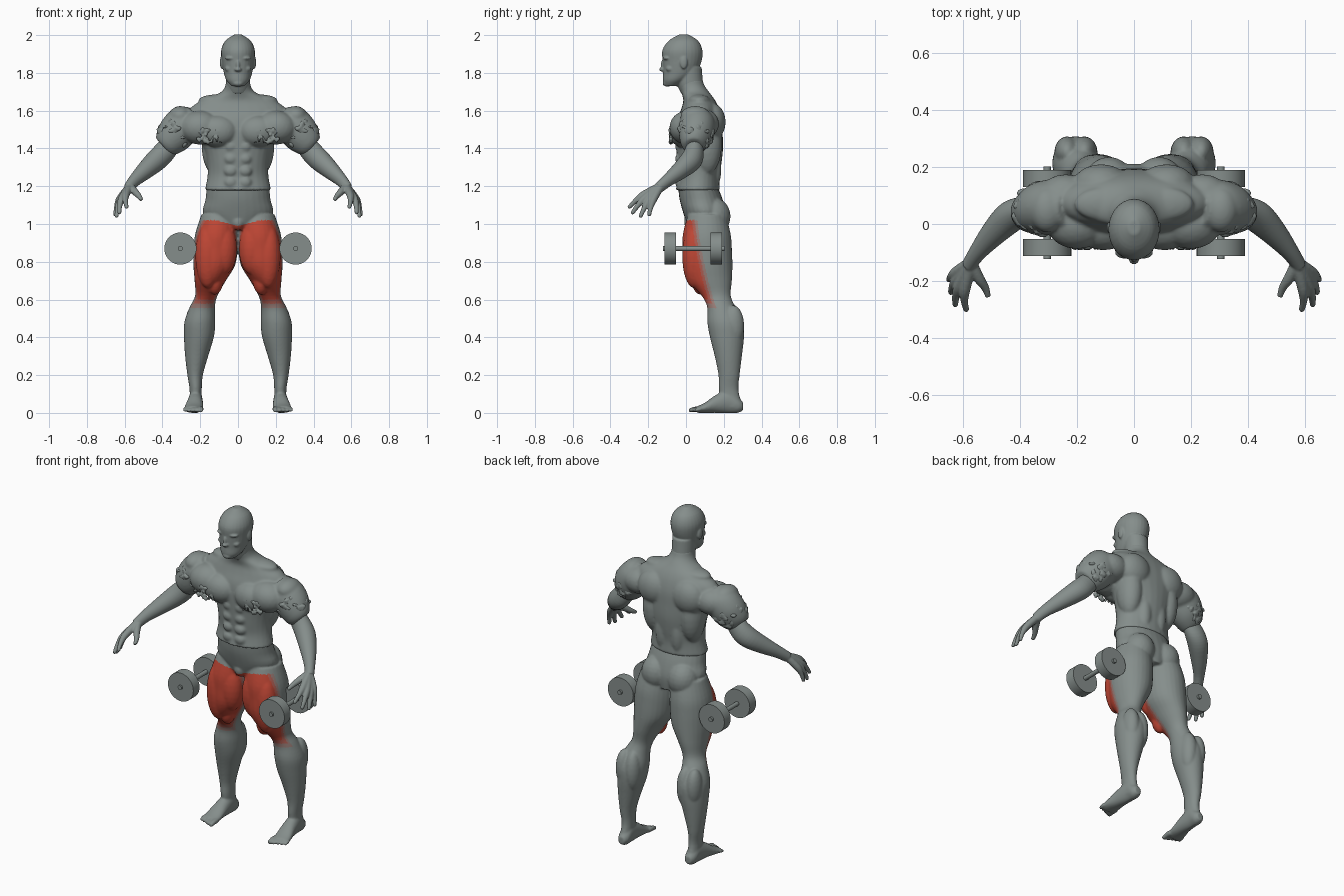
import bpy
import bmesh
import math
import random
from mathutils import Vector, Matrix

random.seed(4)
if "Cube" in bpy.data.objects:
    bpy.data.objects.remove(bpy.data.objects["Cube"], do_unlink=True)


def make_material(name, *rgb):
    mat = bpy.data.materials.new(name)
    mat.use_nodes = True
    mat.diffuse_color = (*rgb, 1)
    mat.node_tree.nodes["Principled BSDF"].inputs["Base Color"].default_value = (*rgb, 1)
    return mat


GREY = make_material("stone grey", .235, .27, .26)
SKIN = [GREY, make_material("muscle red", .52, .062, .035),
        make_material("faded red", .42, .11, .085), make_material("reddish grey", .31, .2, .18)]


def blob(bm, centre, radii, detail=3):
    """Ellipsoid muscle."""
    matrix = Matrix.Translation(centre) @ Matrix.Diagonal((*radii, 1))
    bmesh.ops.create_icosphere(bm, subdivisions=detail, radius=1, matrix=matrix)


def loft(bm, rows, along=None, sides=28, steps=4):
    """Smooth closed skin through ellipses given as x, y, z and two radii."""
    u, v = Vector((1, 0, 0)), Vector((0, 1, 0))
    if along is not None:
        turn = Vector(along).to_track_quat('Z', 'Y')
        u, v = turn @ u, turn @ v
    pts = [Vector(r) for r in (rows[0], *rows, rows[-1])]
    path = []
    for a, b, c, d in zip(pts, pts[1:], pts[2:], pts[3:]):
        for t in (i / steps for i in range(steps)):
            path.append(b + (c - a) * (t / 2) + (a * 2 - b * 5 + c * 4 - d) * (t * t / 2)
                        + (b * 3 - a - c * 3 + d) * (t ** 3 / 2))
    path.append(pts[-1])
    angles = [math.tau * k / sides for k in range(sides)]
    rings = [[bm.verts.new(Vector(p[:3]) + u * (p[3] * math.cos(a)) + v * (p[4] * math.sin(a)))
              for a in angles] for p in path]
    for low, high in zip(rings, rings[1:]):
        for k in range(sides):
            bm.faces.new((low[k - 1], low[k], high[k], high[k - 1]))
    bm.faces.new(rings[0][::-1])
    bm.faces.new(rings[-1])


def place(name, bm):
    mesh = bpy.data.meshes.new(name)
    bm.to_mesh(mesh)
    bm.free()
    ob = bpy.data.objects.new(name, mesh)
    bpy.context.scene.collection.objects.link(ob)
    return ob


def finish(name, bm, voxel, relax, paint=None):
    """Mirror the half, fuse all the masses into one skin, then colour it."""
    copy = bmesh.ops.duplicate(bm, geom=bm.verts[:] + bm.edges[:] + bm.faces[:])
    for vert in (g for g in copy["geom"] if isinstance(g, bmesh.types.BMVert)):
        vert.co.x *= -1
    bmesh.ops.recalc_face_normals(bm, faces=bm.faces[:])
    ob = place(name, bm)
    fuse = ob.modifiers.new("fuse", 'REMESH')
    fuse.mode = 'VOXEL'
    fuse.voxel_size = voxel
    soften = ob.modifiers.new("soften", 'SMOOTH')
    soften.iterations = relax
    bpy.context.view_layer.update()
    skin = bpy.data.meshes.new_from_object(ob.evaluated_get(bpy.context.evaluated_depsgraph_get()))
    ob.modifiers.clear()
    ob.data = skin
    skin.materials.clear()
    for mat in SKIN if paint else [GREY]:
        skin.materials.append(mat)
    for vert in skin.vertices:
        vert.co.z = max(vert.co.z, 0)
    for face in skin.polygons:
        face.use_smooth = True
        face.material_index = paint(face.center) if paint else 0


# Head: skull, upper neck, chin, nose, brow, cheek, lips and ear
bm = bmesh.new()
loft(bm, [(0, -.078, 1.73, .034, .036), (0, -.058, 1.76, .061, .064), (0, -.033, 1.8, .075, .088),
          (0, -.021, 1.86, .085, .103), (0, -.019, 1.92, .089, .106), (0, -.014, 1.97, .067, .078),
          (0, -.012, 2.003, .02, .025)])
loft(bm, [(0, .036, 1.69, .062, .062), (0, .02, 1.75, .064, .07), (0, .015, 1.83, .066, .068)])
for centre, radii in [((0, -.1, 1.745), (.03, .024, .018)), ((0, -.12, 1.838), (.011, .015, .032)),
                      ((0, -.124, 1.818), (.019, .018, .011)), ((.034, -.1, 1.878), (.034, .022, .011)),
                      ((.046, -.083, 1.822), (.024, .024, .018)), ((0, -.108, 1.784), (.025, .014, .007)),
                      ((0, -.108, 1.77), (.022, .014, .008)), ((.087, -.012, 1.855), (.009, .02, .034))]:
    blob(bm, centre, radii)
finish("head", bm, .005, 3)

# Upper body: rib cage and lower neck, then chest, back, flanks and shoulders
bm = bmesh.new()
loft(bm, [(0, .0625, 1.178, .176, .117), (0, .068, 1.25, .162, .11), (0, .07, 1.32, .162, .118),
          (0, .072, 1.4, .18, .124), (0, .07, 1.48, .22, .124), (0, .072, 1.55, .26, .118),
          (0, .075, 1.61, .255, .1), (0, .07, 1.655, .19, .084), (0, .05, 1.695, .095, .075),
          (0, .03, 1.73, .068, .07), (0, .02, 1.765, .064, .067)])
for centre, radii in [((.105, -.016, 1.49), (.105, .076, .085)), ((.2, .004, 1.51), (.11, .092, .09)),
                      ((.125, .11, 1.42), (.068, .08, .16)), ((.115, .138, 1.54), (.1, .072, .1)),
                      ((.24, .09, 1.53), (.1, .085, .08)), ((.05, .14, 1.3), (.045, .048, .13)),
                      ((.305, .05, 1.57), (.062, .08, .055)), ((.1, .07, 1.655), (.11, .06, .032))]:
    blob(bm, centre, radii)
for height in (1.41, 1.345, 1.28, 1.22):
    blob(bm, (.038, -.028, height), (.037, .03, .032))
loft(bm, [(.22, .06, 1.57, .07, .07), (.28, .06, 1.53, .095, .1), (.335, .055, 1.475, .092, .1),
          (.375, .045, 1.43, .072, .08), (.395, .04, 1.41, .05, .06)], along=(1, 0, -.9))
finish("upper_body", bm, .0065, 9)

# Crumpled folds on the sleeves and chest
bm = bmesh.new()
for i in range(60):
    way = Vector([random.gauss(0, 1) for k in range(3)]).normalized()
    if way.x > -.6:
        spot = Vector((.328, .052, 1.48)) + way * .082
        blob(bm, spot, [random.uniform(.01, .03) for k in range(3)], 1)
for i in range(30):
    spot = (random.uniform(.08, .21), -.08, random.uniform(1.43, 1.5))
    blob(bm, spot, [random.uniform(.006, .016) for k in range(3)], 1)
finish("crumpled_folds", bm, .005, 1)

# Forearms and hands
bm = bmesh.new()
loft(bm, [(.35, .05, 1.43, .05, .055), (.395, .045, 1.375, .056, .06), (.44, .02, 1.33, .056, .058),
          (.5, -.04, 1.275, .044, .046), (.55, -.1, 1.228, .031, .034),
          (.58, -.145, 1.19, .026, .029)], along=(.17, -.19, -.2))
wrist = Vector((.572, -.135, 1.2))
for tip in [(.59, -.3, 1.09), (.628, -.283, 1.06), (.643, -.24, 1.042), (.65, -.195, 1.05)]:
    tip = Vector(tip)
    knuckle = wrist.lerp(tip, .52) + Vector((.012, -.004, .012))
    joint = wrist.lerp(tip, .78) + Vector((.01, -.004, .008))
    loft(bm, [(*wrist, .022, .022), (*knuckle, .02, .02), (*joint, .014, .014), (*tip, .011, .011)],
         along=tip - wrist, sides=12)
    blob(bm, tip, (.01, .01, .01))
loft(bm, [(*wrist, .02, .02), (.545, -.19, 1.17, .019, .019), (.522, -.225, 1.145, .014, .014),
          (.512, -.255, 1.128, .01, .01)], along=(-.06, -.11, -.07), sides=12)
finish("forearms_and_hands", bm, .0045, 2)


def thigh_paint(p):
    """Red on the front of the thighs, fading backwards and towards the knee."""
    drop = 1.02 - p.z
    rim = max(p.y - (.032 + drop * .1 + drop * drop * .25), (.6 - p.z) * .6)
    if drop < max(0, .03 - .25 * abs(p.x)) or rim > .028:
        return 0
    return 1 if rim < 0 else 2 if rim < .014 else 3


# Lower body: pelvis, legs with their muscles, and feet
bm = bmesh.new()
loft(bm, [(0, .0625, 1.2, .165, .104), (0, .08, 1.13, .172, .114), (0, .1, 1.05, .182, .112),
          (0, .11, .97, .08, .095)])
loft(bm, [(.1, .11, 1.05, .094, .1), (.113, .11, .95, .113, .126), (.118, .112, .87, .117, .131),
          (.126, .115, .78, .11, .131), (.147, .128, .7, .083, .115), (.168, .16, .62, .059, .077),
          (.189, .187, .56, .067, .075), (.202, .208, .48, .082, .095), (.207, .217, .4, .079, .09),
          (.219, .224, .3, .061, .072), (.227, .228, .2, .041, .056), (.224, .226, .12, .032, .052),
          (.225, .247, .03, .033, .054)])
for centre, radii in [((.088, .148, 1.04), (.087, .088, .1)), ((0, .025, 1.01), (.035, .035, .045)),
                      ((.16, .042, .83), (.066, .062, .17)), ((.075, .047, .87), (.07, .063, .14)),
                      ((.122, .078, .71), (.045, .05, .085)), ((.185, .135, .585), (.036, .024, .038)),
                      ((.175, .252, .45), (.047, .056, .12)), ((.235, .252, .46), (.045, .056, .11))]:
    blob(bm, centre, radii)
loft(bm, [(.223, .302, .035, .02, .022), (.223, .275, .042, .034, .042), (.224, .23, .06, .037, .062),
          (.228, .16, .048, .043, .048), (.234, .1, .027, .05, .027), (.236, .06, .018, .049, .018)],
     along=(0, -1, 0))
for i in range(5):
    size = .015 - .0012 * i
    x = .196 + .0215 * i
    loft(bm, [(x, .08, .02, size, size), (x, .05 + .006 * i, .02, size, size),
              (x, .016 + .008 * i, .013, size * .8, size * .8)], along=(0, -1, 0), sides=12)
finish("lower_body", bm, .006, 6, thigh_paint)

# Dumbbells beside the thighs: a bar and two plates
for side, x in (("left", .305), ("right", -.305)):
    bm = bmesh.new()
    for y, radius, depth in ((.04, .013, .325), (-.083, .085, .06), (.16, .085, .06)):
        matrix = Matrix.Translation((x, y, .87)) @ Matrix.Rotation(math.pi / 2, 4, 'X')
        bmesh.ops.create_cone(bm, cap_ends=True, segments=40, radius1=radius, radius2=radius,
                              depth=depth, matrix=matrix)
    ob = place(side + "_dumbbell", bm)
    ob.data.materials.append(GREY)
    ob.select_set(True)
    bpy.context.view_layer.objects.active = ob
    bpy.ops.object.shade_smooth_by_angle()
